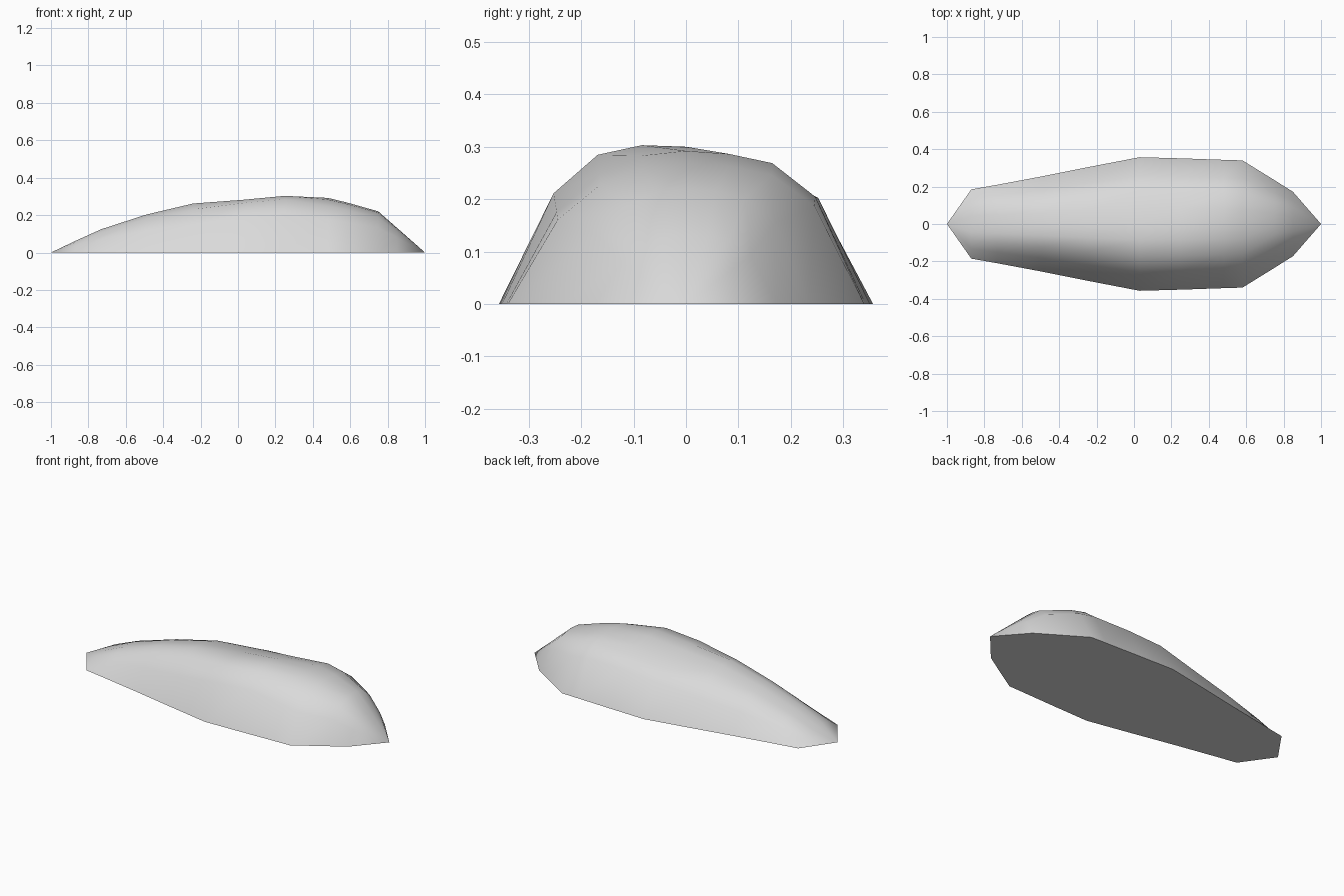
import bpy
import bmesh

old = bpy.data.objects.get("Cube")
if old:
    bpy.data.objects.remove(old, do_unlink=True)

# One pale grey stone colour
stone = bpy.data.materials.new("pale_grey_stone")
stone.use_nodes = True
stone.diffuse_color = (0.7, 0.7, 0.7, 1)
bsdf = stone.node_tree.nodes["Principled BSDF"]
bsdf.inputs["Base Color"].default_value = stone.diffuse_color
bsdf.inputs["Roughness"].default_value = 0.9

# Positions across the rock, as fractions of its half width
ACROSS = (-1, -0.72, -0.48, -0.24, 0, 0.24, 0.48, 0.72, 1)

# Relative height across the rock: narrow end, middle and blunt end
NARROW = (0, 0.58, 0.88, 1, 0.98, 0.94, 0.84, 0.57, 0)
MIDDLE = (0, 0.69, 0.93, 0.99, 0.98, 0.90, 0.81, 0.66, 0)
BLUNT = (0, 0.60, 0.85, 0.97, 1, 0.98, 0.92, 0.70, 0)

# Stations along the rock: x, half width, crest height, section
STATIONS = (
    (-0.87, 0.185, 0.062, NARROW),
    (-0.73, 0.21, 0.125, NARROW),
    (-0.49, 0.255, 0.203, NARROW),
    (-0.24, 0.305, 0.262, NARROW),
    (0.03, 0.357, 0.285, MIDDLE),
    (0.25, 0.351, 0.306, MIDDLE),
    (0.48, 0.343, 0.292, BLUNT),
    (0.58, 0.34, 0.268, BLUNT),
    (0.75, 0.235, 0.22, BLUNT),
    (0.85, 0.172, 0.132, BLUNT),
)

bm = bmesh.new()
rows = [[bm.verts.new((x, t * width, h * crest)) for t, h in zip(ACROSS, section)]
        for x, width, crest, section in STATIONS]
tips = [bm.verts.new((-1, 0, 0)), bm.verts.new((1, 0, 0))]

# Rounded upper surface, closed to a point at both ends
for a, b in zip(rows, rows[1:]):
    for i in range(len(ACROSS) - 1):
        bm.faces.new((a[i], b[i], b[i + 1], a[i + 1]))
for tip, row in zip(tips, (rows[0], rows[-1])):
    for p, q in zip(row, row[1:]):
        bm.faces.new((tip, p, q))

# Flat underside
rim = [tips[0]] + [r[0] for r in rows] + [tips[1]] + [r[-1] for r in reversed(rows)]
bm.faces.new(rim)
bmesh.ops.recalc_face_normals(bm, faces=bm.faces)

# Smooth top with a crisp edge around the flat base
for face in bm.faces:
    face.smooth = len(face.verts) < 5
for a, b in zip(rim, rim[1:] + rim[:1]):
    bm.edges.get((a, b)).smooth = False

mesh = bpy.data.meshes.new("rock")
bm.to_mesh(mesh)
bm.free()
mesh.materials.append(stone)
rock = bpy.data.objects.new("rock", mesh)
bpy.context.collection.objects.link(rock)
